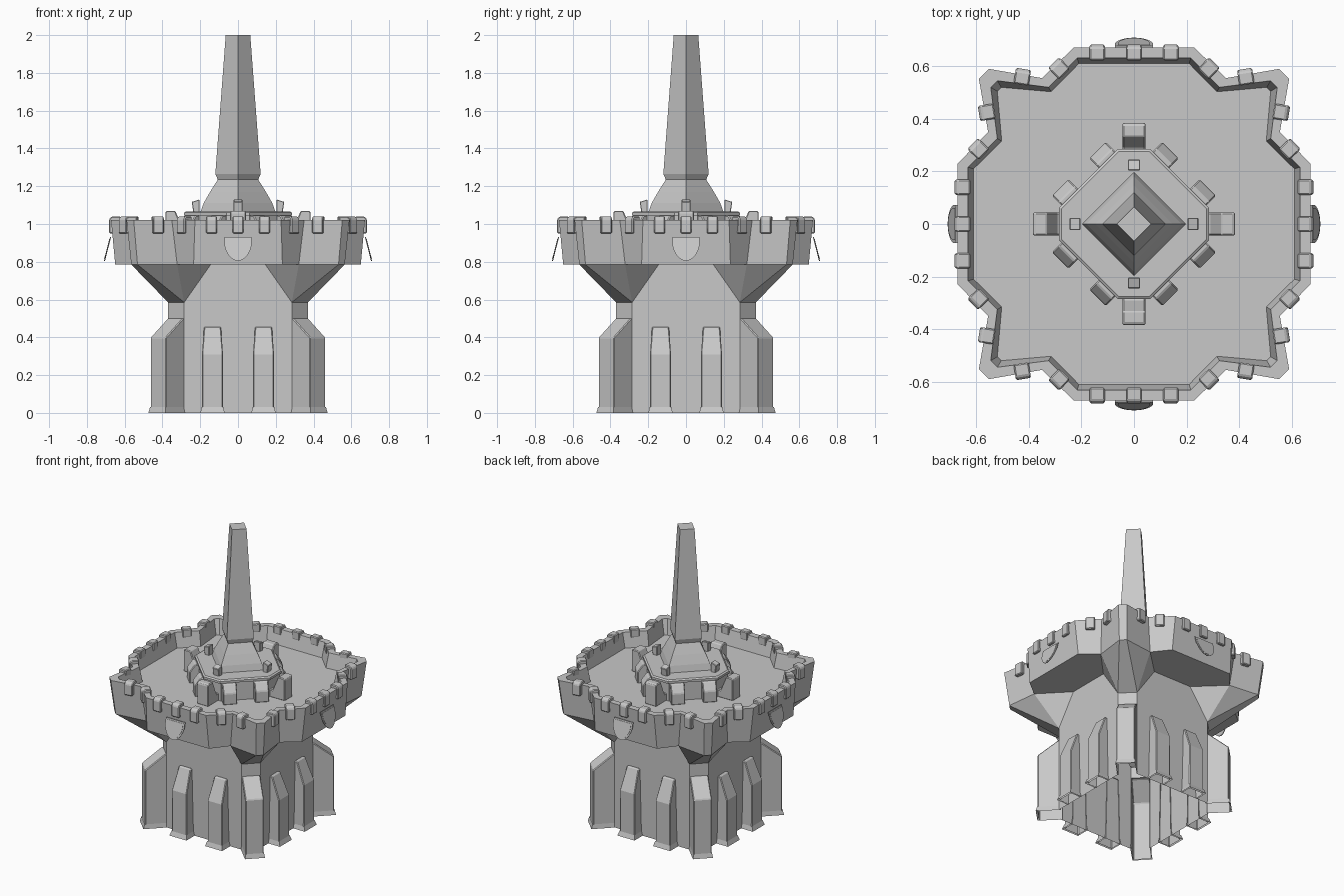
import bpy, bmesh, math
from mathutils import Matrix

cube = bpy.data.objects.get("Cube")
if cube:
    bpy.data.objects.remove(cube, do_unlink=True)

stone = bpy.data.materials.new("grey_stone")
stone.use_nodes = True
grey = (0.58, 0.58, 0.58, 1)
stone.diffuse_color = grey
stone.node_tree.nodes["Principled BSDF"].inputs["Base Color"].default_value = grey


def finish(name, bm, bevel=0):
    bmesh.ops.remove_doubles(bm, verts=bm.verts, dist=0.0005)
    bmesh.ops.recalc_face_normals(bm, faces=bm.faces)
    mesh = bpy.data.meshes.new(name)
    bm.to_mesh(mesh)
    bm.free()
    mesh.materials.append(stone)
    obj = bpy.data.objects.new(name, mesh)
    bpy.context.collection.objects.link(obj)
    if bevel:
        mod = obj.modifiers.new("soft_edges", 'BEVEL')
        mod.width, mod.segments = bevel, 1


def four_fold(half):
    """Mirror points of one half quarter across its diagonal, then spin them round."""
    quarter = half + [(y, x) for x, y in reversed(half)]
    ring = []
    for c, s in [(1, 0), (0, -1), (-1, 0), (0, 1)]:
        ring += [(c * x - s * y, s * x + c * y) for x, y in quarter]
    return ring


def loft(name, levels, hollow=False):
    """Join rings of equal point count, given as (z, points). A hollow one has no
    base, and its lowest level is open at the cut corners."""
    bm = bmesh.new()
    rings = [[bm.verts.new((x, y, z)) for x, y in pts] for z, pts in levels]
    n = len(rings[0])
    for level, (a, b) in enumerate(zip(rings, rings[1:])):
        for i in range(n):
            if hollow and level == 0 and i % 6 == 2:
                continue
            j = (i + 1) % n
            bm.faces.new((a[i], a[j], b[j], b[i]))
    if not hollow:
        bm.faces.new(rings[0])
    bm.faces.new(rings[-1])
    finish(name, bm)


def block(name, profile, width, spot, angle, bevel, top_width, keep):
    """Extrude an (outward, z) profile sideways, turn it to face angle, place at spot."""
    bm = bmesh.new()
    high = max(z for _, z in profile)
    sides = []
    for s in (-1, 1):
        row = []
        for r, z in profile:
            w = top_width if top_width and z > high * 0.9 else width
            row.append(bm.verts.new((r, s * w / 2, z)))
        sides.append(row)
    n = len(profile)
    for i in keep or range(n):
        j = (i + 1) % n
        bm.faces.new((sides[0][i], sides[0][j], sides[1][j], sides[1][i]))
    for row in sides:
        bm.faces.new(row)
    bm.transform(Matrix.Translation((spot[0], spot[1], 0)) @ Matrix.Rotation(angle, 4, 'Z'))
    finish(name, bm, bevel)


def around(name, profile, width, spots, bevel=0.005, top_width=None, keep=None):
    """Repeat blocks on all four sides; spots hold (sideways, outward, turn in degrees)."""
    for k in range(4):
        a = k * math.pi / 2
        for side, out, turn in spots:
            spot = (out * math.cos(a) - side * math.sin(a), out * math.sin(a) + side * math.cos(a))
            block(name, profile, width, spot, a + math.radians(turn), bevel, top_width, keep)


# Hollow tower: square shaft with cut corners, corner corbels, gallery wall, sunken floor
shaft = four_fold([(0.285, 0.37)] * 3)
corbel_top = four_fold([(0.145, 0.37), (0.322, 0.54), (0.532, 0.565)])
wall_bottom = four_fold([(0.235, 0.65), (0.322, 0.54), (0.532, 0.565)])
wall_top = four_fold([(0.228, 0.672), (0.35, 0.555), (0.552, 0.59)])
rim_inner = four_fold([(0.216, 0.632), (0.325, 0.52), (0.52, 0.545)])
floor_edge = four_fold([(0.21, 0.61), (0.315, 0.503), (0.505, 0.52)])
loft("tower_body", [(0, shaft), (0.5, shaft), (0.585, shaft), (0.785, corbel_top), (0.785, wall_bottom),
                    (1.02, wall_top), (1.02, rim_inner), (0.92, floor_edge)], hollow=True)

# Corner buttresses with spreading feet, open underneath
corner = [(0.45, 0), (0.597, 0), (0.597, 0.4), (0.47, 0.5), (0.45, 0.5)]
corner_foot = [(0.45, 0), (0.608, 0), (0.6, 0.03), (0.45, 0.03)]
around("corner_buttress", corner, 0.116, [(0, 0, 45)], keep=(1, 2, 3))
around("corner_foot", corner_foot, 0.126, [(0, 0, 45)], bevel=0, top_width=0.117, keep=(1,))

# Face buttresses
face = [(0.365, 0), (0.445, 0), (0.445, 0.31), (0.385, 0.455), (0.365, 0.455)]
face_foot = [(0.365, 0), (0.458, 0), (0.447, 0.03), (0.365, 0.03)]
pair = [(-0.135, 0, 0), (0.135, 0, 0)]
around("face_buttress", face, 0.113, pair, top_width=0.09, keep=(1, 2, 3))
around("face_foot", face_foot, 0.13, pair, bevel=0, top_width=0.114, keep=(1,))

# Merlons along the gallery rim
merlon = [(-0.03, 0.985), (-0.03, 1.04), (0.018, 1.04), (0.03, 1.025), (0.03, 0.95), (0, 0.95)]
rim_spots = [(0, 0.652, 0)]
for s in (-1, 1):
    rim_spots += [(s * 0.14, 0.652, 0), (s * 0.285, 0.592, s * 44), (s * 0.425, 0.56, -s * 9)]
around("rim_merlon", merlon, 0.058, rim_spots)

# Central octagonal plinth
plinth = four_fold([(0.06, 0.272)])
slab = four_fold([(0.062, 0.285)])
slab_top = four_fold([(0.058, 0.275)])
loft("central_plinth", [(0.918, plinth), (1.05, plinth)])
loft("plinth_slab", [(1.045, slab), (1.06, slab), (1.067, slab_top)])

# Plinth piers: tall on the axes, low on the slanted sides
pier = [(0.26, 0.918), (0.385, 0.918), (0.385, 1.06), (0.378, 1.07), (0.332, 1.07), (0.29, 0.97), (0.26, 0.97)]
around("axis_pier", pier, 0.086, [(0, 0, 0)])
low_pier = [(-0.05, 0.918), (0.04, 0.918), (0.04, 0.995), (0.005, 1.045), (-0.05, 1.045)]
around("slant_pier", low_pier, 0.088, [(s * 0.11, 0.252, s * 45) for s in (-1, 1)])

# Small horns around the spire base
horn = [(0.203, 1.06), (0.236, 1.06), (0.245, 1.117), (0.204, 1.13)]
around("spire_horn", horn, 0.046, [(0, 0, 0)], bevel=0.003)

# Spire: diamond section with bulging foot and collar
spire = [(1.06, 0.2), (1.11, 0.182), (1.17, 0.148), (1.235, 0.107), (1.265, 0.12), (2.0, 0.065)]
loft("spire", [(z, [(r, 0), (0, r), (-r, 0), (0, -r)]) for z, r in spire])


def shield(name, angle, scale, lift, thick):
    """Flat plate with a rounded, slightly pointed lower edge, leaning outwards at the foot."""
    steps = 12
    outline = [(-1, 0), (1, 0)]
    for i in range(steps + 1):
        a = math.pi * i / steps
        outline.append((math.cos(a), -0.3 - 0.7 * math.sin(a) ** 1.25))
    bm = bmesh.new()
    rows = []
    for t in (0, thick):
        row = []
        for u, v in outline:
            v = -0.45 + (v + 0.45) * scale
            row.append(bm.verts.new((0.676 - 0.032 * v + lift + t, u * scale * 0.072, 0.93 + 0.125 * v)))
        rows.append(row)
    n = len(outline)
    for i in range(n):
        j = (i + 1) % n
        bm.faces.new((rows[0][i], rows[0][j], rows[1][j], rows[1][i]))
    for row in rows:
        bm.faces.new(row)
    bm.transform(Matrix.Rotation(angle, 4, 'Z'))
    finish(name, bm)


# Shields with a raised centre on each main wall
for k in range(4):
    shield("shield", k * math.pi / 2, 1.0, -0.004, 0.005)
    shield("shield_centre", k * math.pi / 2, 0.84, 0, 0.003)
